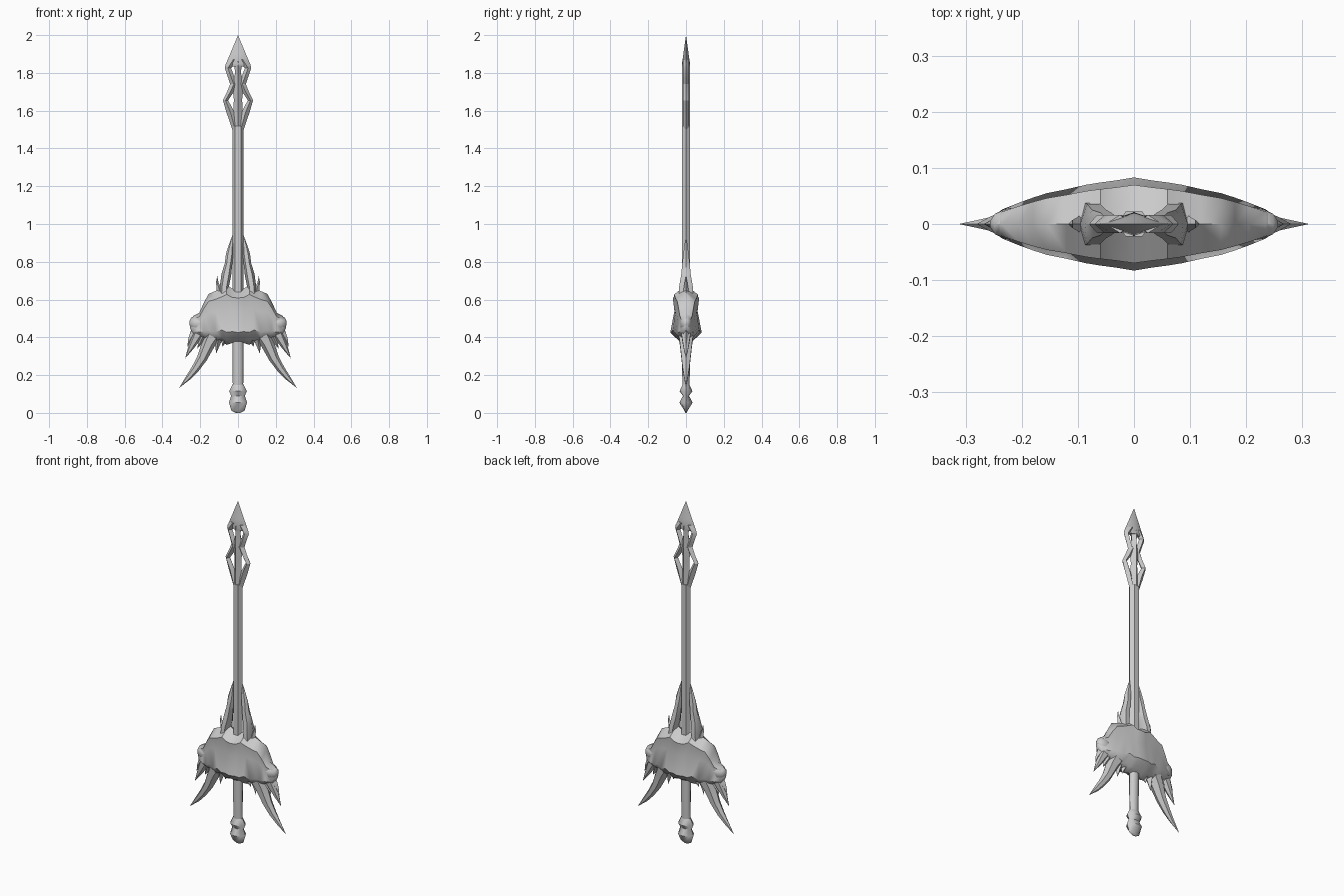
import bpy, bmesh, math
from mathutils import Vector

cube = bpy.data.objects.get("Cube")
if cube:
    bpy.data.objects.remove(cube, do_unlink=True)

steel = bpy.data.materials.new("grey steel")
steel.use_nodes = True
steel.diffuse_color = (0.6, 0.6, 0.6, 1)
steel.node_tree.nodes["Principled BSDF"].inputs["Base Color"].default_value = (0.6, 0.6, 0.6, 1)


def finish(name, bm, angle):
    bmesh.ops.remove_doubles(bm, verts=bm.verts, dist=0.0005)
    bmesh.ops.recalc_face_normals(bm, faces=bm.faces)
    mesh = bpy.data.meshes.new(name)
    bm.to_mesh(mesh)
    bm.free()
    mesh.materials.append(steel)
    obj = bpy.data.objects.new(name, mesh)
    bpy.context.collection.objects.link(obj)
    bpy.ops.object.select_all(action='DESELECT')
    obj.select_set(True)
    bpy.context.view_layer.objects.active = obj
    bpy.ops.object.shade_smooth_by_angle(angle=math.radians(angle))
    return obj


def loft(name, path, sides=4, mirror=1, angle=40):
    """Sweep a section along (x, z, half width, half depth) stations in the xz plane."""
    bm = bmesh.new()
    rings = []
    top = 1 / max(math.sin(2 * math.pi * k / sides) for k in range(sides))
    for i, (x, z, w, d) in enumerate(path):
        a, b = path[max(i - 1, 0)], path[min(i + 1, len(path) - 1)]
        t = Vector((b[0] - a[0], 0, b[1] - a[1])).normalized()
        across = Vector((t.z, 0, -t.x))
        ring = []
        for k in range(sides):
            ang = 2 * math.pi * k / sides
            p = Vector((x, 0, z)) + across * w * math.cos(ang)
            p.y = d * top * math.sin(ang)
            p.x *= mirror
            ring.append(bm.verts.new(p))
        rings.append(ring)
    for lo, hi in zip(rings, rings[1:]):
        for k in range(sides):
            j = (k + 1) % sides
            bm.faces.new((lo[k], lo[j], hi[j], hi[k]))
    bm.faces.new(rings[0])
    bm.faces.new(rings[-1])
    return finish(name, bm, angle)


def pair(name, path, sides=4, angle=40):
    for label, m in (("left", 1), ("right", -1)):
        loft(f"{name}_{label}", path, sides, m, angle)


# Long shaft, slim spine through the head, and solid point
loft("shaft", [(0, 0.6, .03, .022), (0, 1.52, .03, .022)], 6)
loft("head_spine", [(0, 1.5, .03, .022), (0, 1.6, .024, .022), (0, 1.66, .022, .022),
                    (0, 1.74, .032, .022), (0, 1.8, .015, .022), (0, 1.86, .022, .021)], 4)
loft("spear_point", [(0, 1.835, .045, .02), (0, 1.85, .063, .021), (0, 1.9, .042, .014),
                     (0, 2.0, 0, 0)], 4)

# Bent side blades that leave the openings in the head: z, inner edge, outer edge
lower = [(1.5, 0, .03), (1.59, .018, .061), (1.655, .052, .08), (1.7, .022, .058), (1.745, 0, .04)]
upper = [(1.735, 0, .04), (1.77, .017, .051), (1.825, .036, .07), (1.845, .016, .066), (1.87, 0, .05)]
for name, rows in (("lower_head_blade", lower), ("upper_head_blade", upper)):
    for label, m in (("left", 1), ("right", -1)):
        bm = bmesh.new()
        rings = []
        for z, inner, outer in rows:
            mid = (inner + outer) / 2
            pts = ((inner, 0), (mid, -.016), (outer, 0), (mid, .016))
            rings.append([bm.verts.new((m * x, y, z)) for x, y in pts])
        for lo, hi in zip(rings, rings[1:]):
            for k in range(4):
                bm.faces.new((lo[k], lo[k - 1], hi[k - 1], hi[k]))
        bm.faces.new(rings[0])
        bm.faces.new(rings[-1])
        finish(f"{name}_{label}", bm, 30)

# Grip and pommel
loft("grip", [(0, .1, .027, .018), (0, .25, .029, .021), (0, .42, .03, .025)], 8, angle=60)
loft("pommel", [(0, 0, .012, .002), (0, .012, .035, .009), (0, .055, .048, .035),
                (0, .09, .036, .016), (0, .115, .047, .034), (0, .15, .03, .018)], 8, angle=50)

# Guard body: a domed shield made of columns (x, top, bottom, depth)
half = [(0, .655, .365, .083), (.03, .657, .37, .078), (.06, .678, .36, .074),
        (.085, .66, .38, .07), (.12, .645, .37, .062), (.155, .63, .385, .055),
        (.18, .585, .39, .047), (.205, .53, .4, .038), (.235, .515, .41, .026),
        (.255, .485, .45, .008)]
columns = [(-x, t, b, d) for x, t, b, d in reversed(half[1:])] + half
levels = [(0, .0), (.16, .84), (.4, .74), (.79, 1), (.93, .5), (1, 0)]
bm = bmesh.new()
for side in (-1, 1):
    grid = [[bm.verts.new((x, side * d * f, t + (b - t) * u)) for u, f in levels]
            for x, t, b, d in columns]
    for a, b in zip(grid, grid[1:]):
        for k in range(len(levels) - 1):
            bm.faces.new((a[k], b[k], b[k + 1], a[k + 1]))
    for col in (grid[0], grid[-1]):
        bm.faces.new(col)
finish("guard_body", bm, 50)

# Petals hugging the shaft base, and horns on the guard's upper edge
pair("shaft_petal", [(.078, .6, .022, .038), (.072, .67, .024, .036), (.062, .73, .026, .025),
                     (.05, .79, .02, .02), (.043, .84, .021, .014), (.036, .89, .012, .008),
                     (.03, .94, 0, 0)], 6, 50)
pair("upper_horn", [(.09, .61, .024, .02), (.101, .66, .012, .012), (.11, .69, .007, .007),
                    (.11, .725, 0, 0)])

# Rounded knobs at the guard's ends
pair("end_knob", [(.17, .46, .03, .025), (.2, .47, .042, .03), (.228, .475, .04, .027),
                  (.248, .475, .03, .018), (.257, .475, .01, .005)], 6, 60)

# Swept feather spikes below the guard
pair("great_spike", [(.11, .45, .05, .045), (.155, .37, .036, .033), (.19, .29, .027, .024),
                     (.225, .235, .021, .018), (.26, .19, .015, .01), (.312, .132, 0, 0)], 6, 50)
pair("outer_spike", [(.185, .47, .04, .03), (.222, .4, .027, .022), (.25, .345, .015, .013),
                     (.28, .288, 0, 0)], 6, 50)
pair("tip_spike", [(.2, .47, .03, .022), (.235, .42, .02, .014), (.255, .385, .01, .007),
                   (.268, .35, 0, 0)])
pair("middle_spike", [(.16, .45, .035, .035), (.19, .395, .02, .02), (.215, .34, 0, 0)])
pair("inner_spike", [(.095, .43, .03, .04), (.108, .37, .016, .018), (.115, .315, 0, 0)])
pair("small_spike", [(.065, .42, .026, .04), (.075, .38, .014, .02), (.082, .35, 0, 0)])
